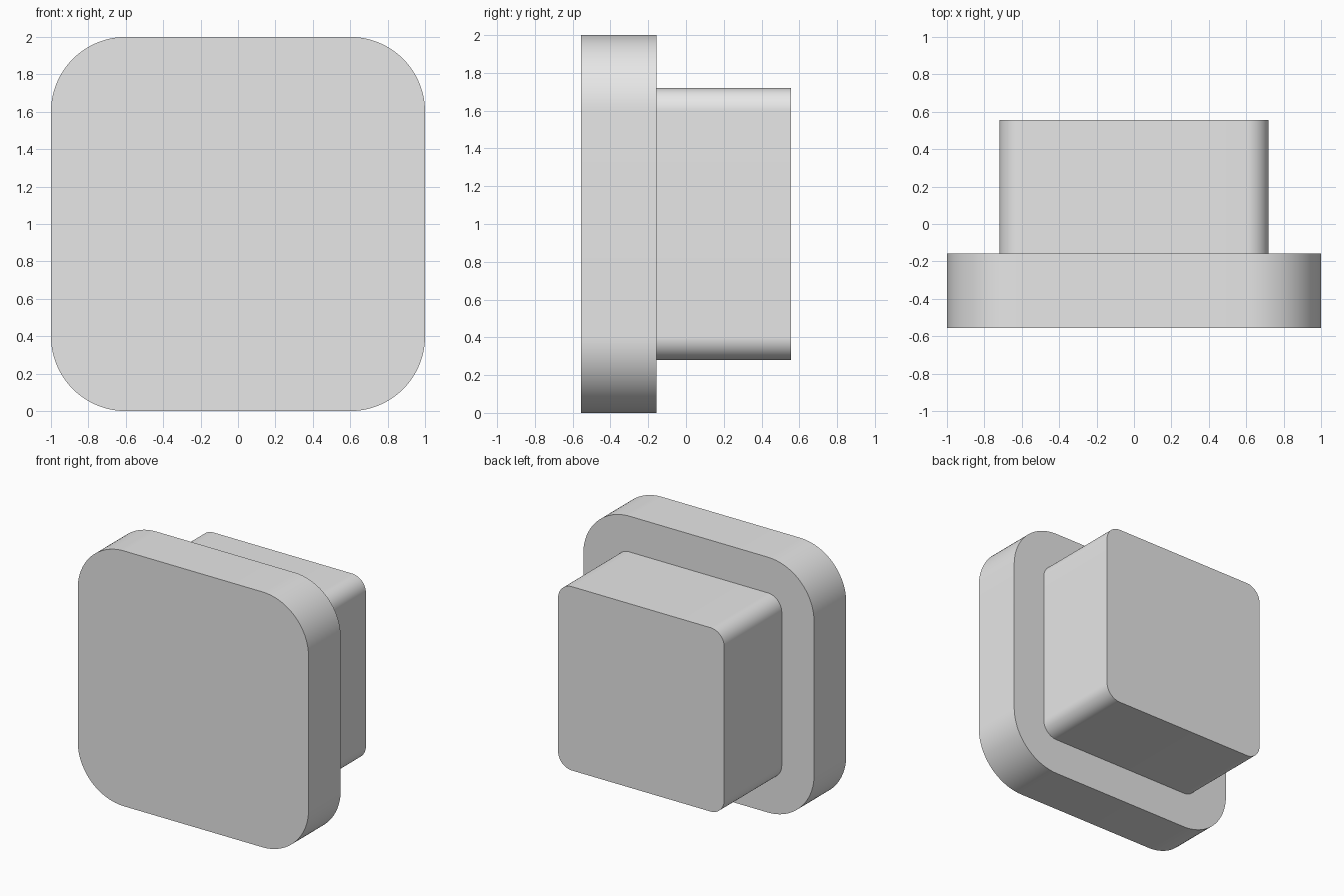
import bpy
import bmesh
from math import pi, cos, sin, radians

cube = bpy.data.objects.get("Cube")
if cube:
    bpy.data.objects.remove(cube, do_unlink=True)

grey = bpy.data.materials.new("light grey")
grey.use_nodes = True
grey.diffuse_color = (0.8, 0.8, 0.8, 1)
grey.node_tree.nodes["Principled BSDF"].inputs["Base Color"].default_value = (0.8, 0.8, 0.8, 1)

CENTRE_Z = 1.0
STEPS = 24  # segments per rounded corner


def rounded_block(name, half, radius, y_front, y_back):
    """Rounded square in the xz plane, extruded along y."""
    bm = bmesh.new()
    inner = half - radius
    ring = []
    for corner, (sx, sz) in enumerate([(1, 1), (-1, 1), (-1, -1), (1, -1)]):
        for i in range(STEPS + 1):
            a = (corner + i / STEPS) * pi / 2
            ring.append(bm.verts.new((sx * inner + radius * cos(a), y_front,
                                      CENTRE_Z + sz * inner + radius * sin(a))))
    face = bm.faces.new(ring)
    result = bmesh.ops.extrude_face_region(bm, geom=[face], use_keep_orig=True)
    moved = [g for g in result["geom"] if isinstance(g, bmesh.types.BMVert)]
    bmesh.ops.translate(bm, verts=moved, vec=(0, y_back - y_front, 0))
    bmesh.ops.recalc_face_normals(bm, faces=bm.faces[:])

    mesh = bpy.data.meshes.new(name)
    bm.to_mesh(mesh)
    bm.free()
    mesh.materials.append(grey)
    obj = bpy.data.objects.new(name, mesh)
    bpy.context.collection.objects.link(obj)
    bpy.ops.object.select_all(action="DESELECT")
    obj.select_set(True)
    bpy.context.view_layer.objects.active = obj
    bpy.ops.object.shade_smooth_by_angle(angle=radians(30))
    return obj


# Wide front plate and the narrower plug behind it
rounded_block("front_plate", 1.0, 0.4, -0.555, -0.157)
rounded_block("rear_plug", 0.72, 0.12, -0.157, 0.555)
